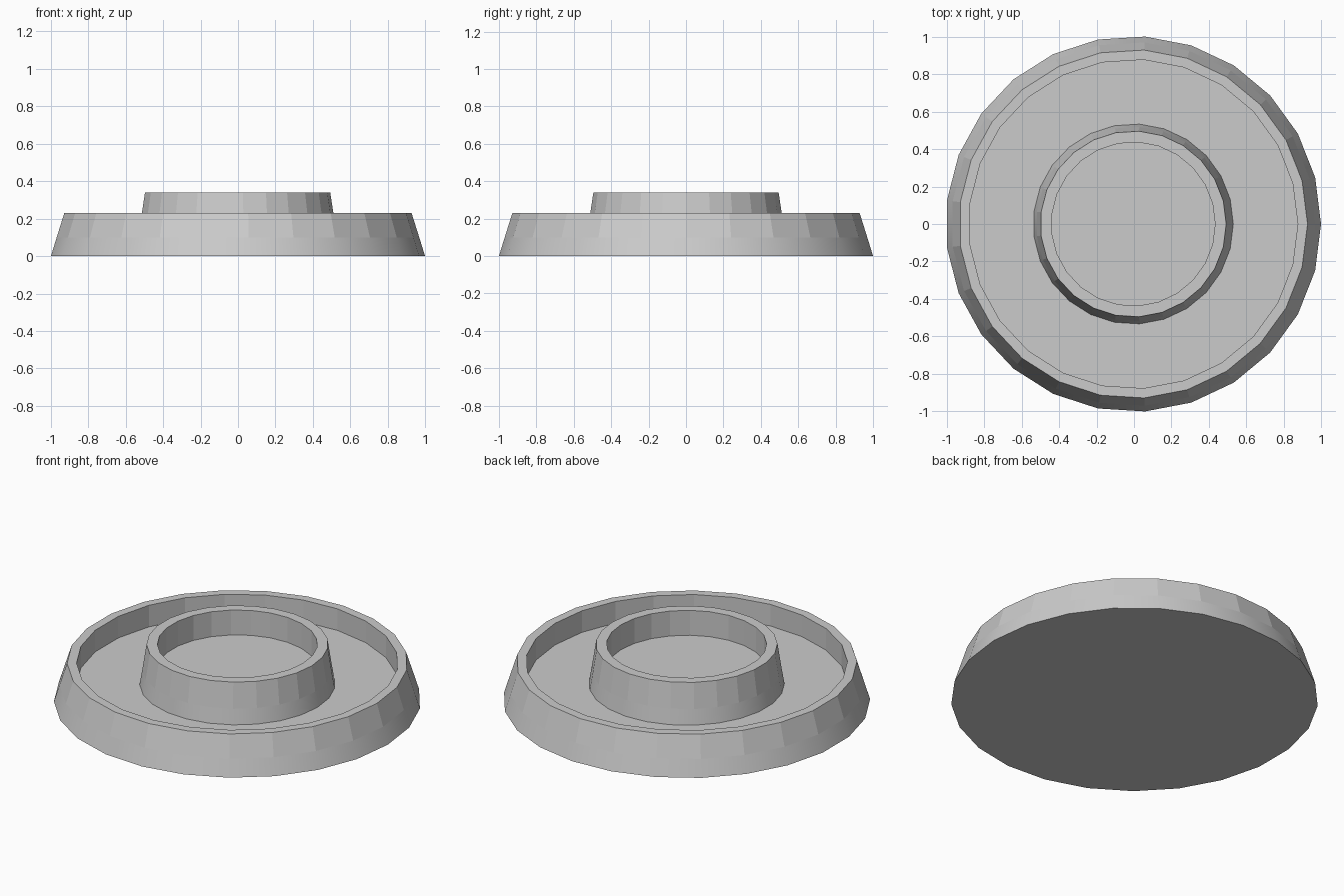
import bpy, bmesh, math

if "Cube" in bpy.data.objects:
    bpy.data.objects.remove(bpy.data.objects["Cube"])

SIDES = 25
CENTRE_X = -0.004  # odd side count: shift so the outline is centred

# (radius, height, smooth band up to the next point), from the foot inwards
PROFILE = [
    (1.002, 0.00, True),    # foot
    (0.971, 0.10, False),   # outer wall, level with the tray floor
    (0.930, 0.23, False),   # outer rim
    (0.878, 0.23, False),   # inner rim
    (0.878, 0.10, False),   # tray floor
    (0.534, 0.10, True),    # base of the cup ring
    (0.519, 0.19, False),   # ring wall, level with the cup floor
    (0.496, 0.34, False),   # ring rim
    (0.437, 0.34, False),   # inner ring rim
    (0.437, 0.19, False),   # cup floor
]


def lathe(name, profile):
    bm = bmesh.new()
    rings = []
    for r, z, _ in profile:
        rings.append([bm.verts.new((CENTRE_X + r * math.cos(a), r * math.sin(a), z))
                      for a in (2 * math.pi * i / SIDES for i in range(SIDES))])
    for (lower, upper), (_, _, smooth) in zip(zip(rings, rings[1:]), profile):
        for i in range(SIDES):
            j = (i + 1) % SIDES
            face = bm.faces.new((lower[i], lower[j], upper[j], upper[i]))
            face.smooth = smooth
    # underside and cup floor
    bm.faces.new(rings[0][::-1])
    bm.faces.new(rings[-1])
    bmesh.ops.recalc_face_normals(bm, faces=bm.faces)
    mesh = bpy.data.meshes.new(name)
    bm.to_mesh(mesh)
    bm.free()
    obj = bpy.data.objects.new(name, mesh)
    bpy.context.collection.objects.link(obj)
    return obj


# Round tray with the raised cup ring in its middle
lathe("tray_with_cup_ring", PROFILE)
